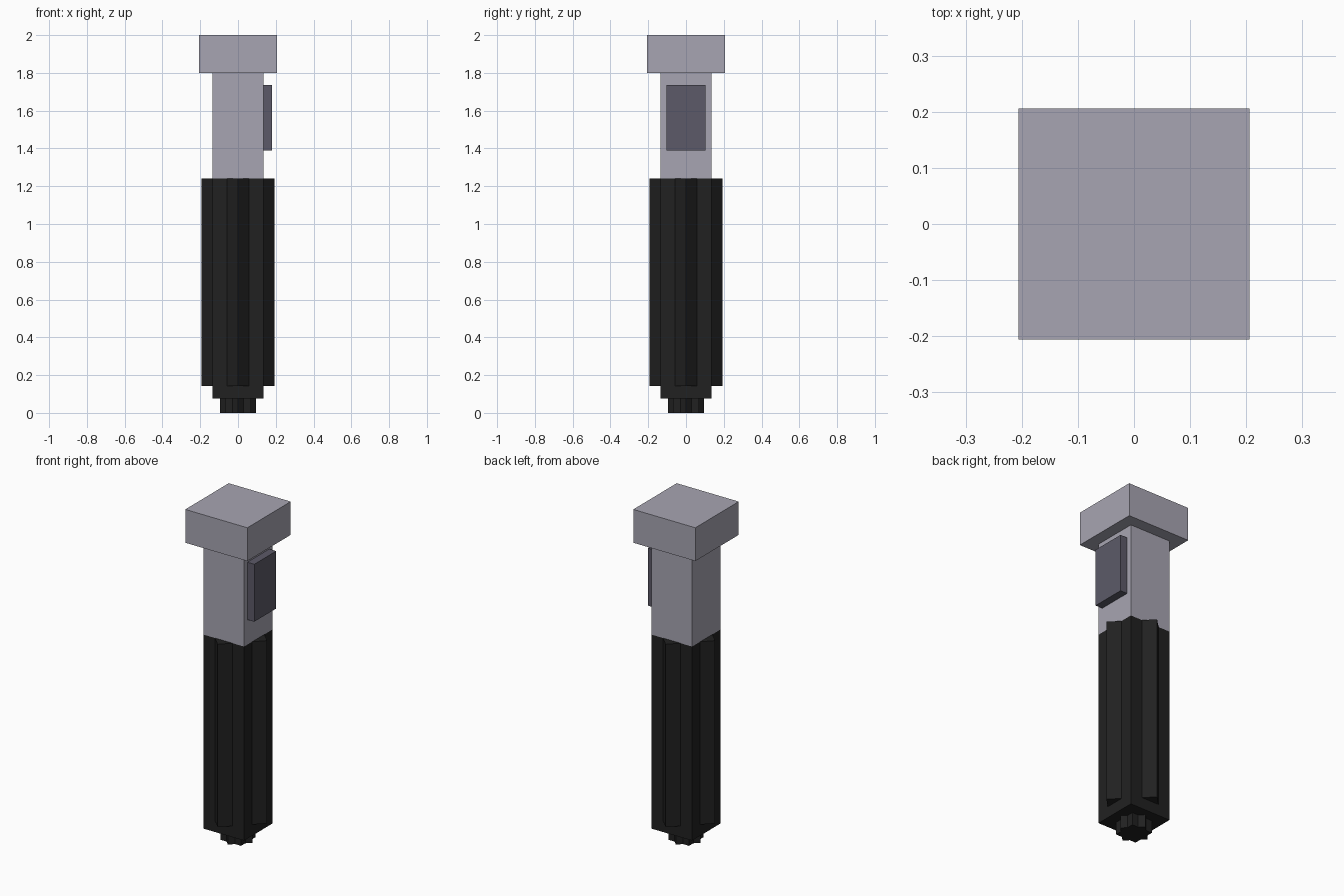
import bpy
import bmesh
from math import cos, sin, pi

default_cube = bpy.data.objects.get("Cube")
if default_cube:
    bpy.data.objects.remove(default_cube, do_unlink=True)


def material(name, rgb):
    mat = bpy.data.materials.new(name)
    mat.use_nodes = True
    mat.diffuse_color = (*rgb, 1)
    mat.node_tree.nodes["Principled BSDF"].inputs["Base Color"].default_value = (*rgb, 1)
    return mat


def prism(name, outline, bottom, top, mat):
    """Extrude a counter-clockwise xy outline from bottom to top."""
    bm = bmesh.new()
    base = bm.faces.new([bm.verts.new((x, y, bottom)) for x, y in outline])
    ext = bmesh.ops.extrude_face_region(bm, geom=[base], use_keep_orig=True)
    verts = [v for v in ext["geom"] if isinstance(v, bmesh.types.BMVert)]
    bmesh.ops.translate(bm, verts=verts, vec=(0, 0, top - bottom))
    bmesh.ops.recalc_face_normals(bm, faces=bm.faces)
    mesh = bpy.data.meshes.new(name)
    bm.to_mesh(mesh)
    bm.free()
    mesh.materials.append(mat)
    obj = bpy.data.objects.new(name, mesh)
    bpy.context.collection.objects.link(obj)
    return obj


def rect(x0, x1, y):
    return [(x0, -y), (x1, -y), (x1, y), (x0, y)]


silver = material("silver", (0.386, 0.376, 0.445))
slate = material("slate grey", (0.107, 0.102, 0.138))
black = material("grip black", (0.0152, 0.0152, 0.0152))

HALF = 0.135      # half width of the shaft and grip
GRIP_TOP = 1.24

# Shaft, head and side plate
prism("head", rect(-0.206, 0.206, 0.206), 1.8, 2.0, silver)
prism("shaft", rect(-HALF, HALF, HALF), GRIP_TOP, 1.8, silver)
prism("side_plate", rect(HALF, 0.181, 0.104), 1.39, 1.735, slate)

# Grip with one wedge rib on each side
prism("grip", rect(-HALF, HALF, HALF), 0.075, GRIP_TOP, black)
RIB = 0.058
wedge = [(HALF, -RIB), (HALF + RIB, 0), (HALF, RIB)]
for i, side in enumerate(("left", "back", "right", "front")):
    rib = prism("grip_rib_" + side, wedge, 0.142, GRIP_TOP, black)
    rib.rotation_euler.z = i * pi / 2

# Eight-pointed star knob at the foot
star = []
for i in range(16):
    radius = 0.0735 if i % 2 else 0.096
    star.append((radius * cos(i * pi / 8), radius * sin(i * pi / 8)))
prism("star_knob", star, 0, 0.075, black)
